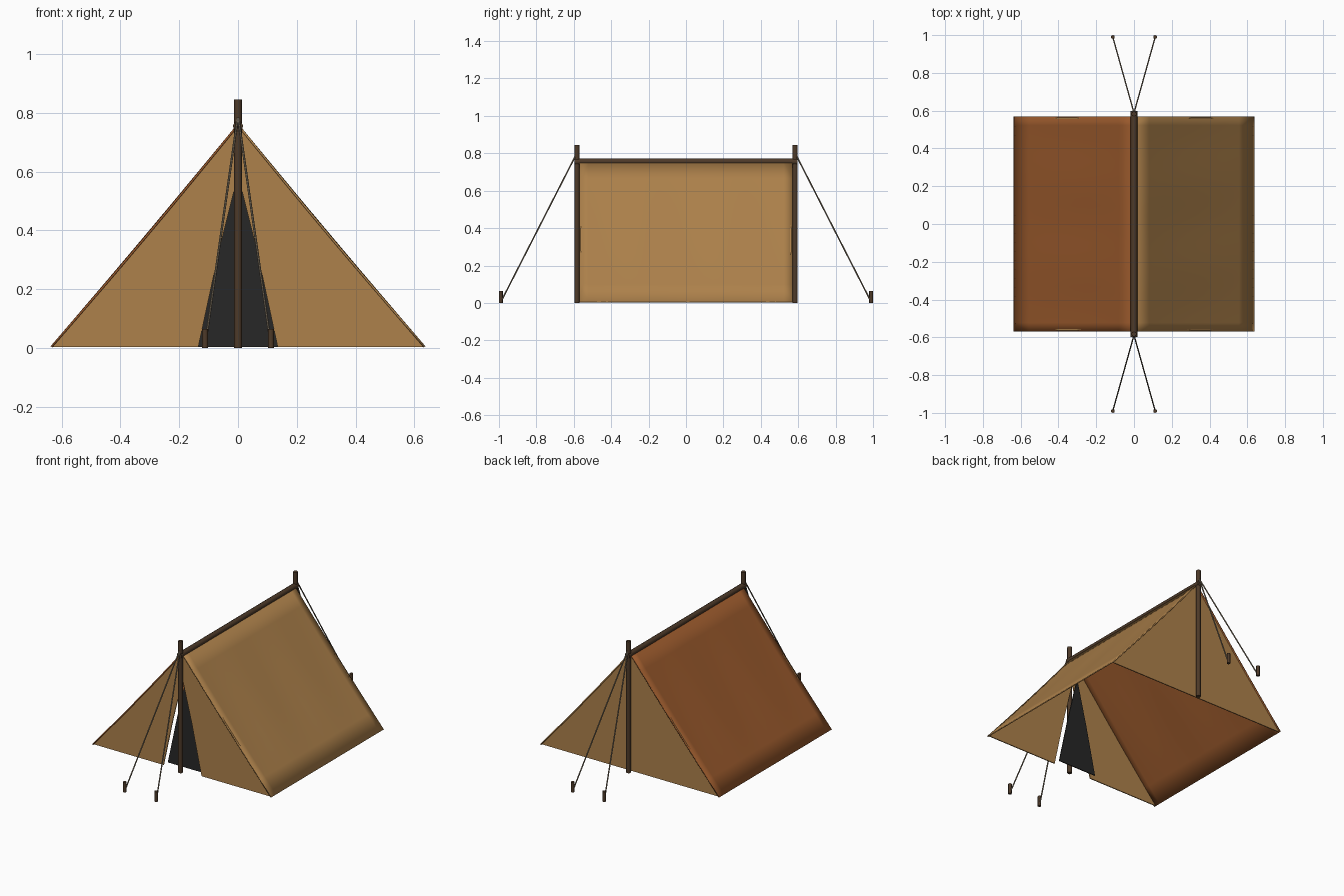
import bpy, bmesh, math
from mathutils import Vector

if "Cube" in bpy.data.objects:
    bpy.data.objects.remove(bpy.data.objects["Cube"])


def material(name, rgb):
    m = bpy.data.materials.new(name)
    m.diffuse_color = (*rgb, 1)
    m.use_nodes = True
    m.node_tree.nodes["Principled BSDF"].inputs["Base Color"].default_value = m.diffuse_color
    return m


WOOD = material("wood", (0.075, 0.042, 0.022))
TAN = material("tan canvas", (0.42, 0.22, 0.07))
RUST = material("rust canvas", (0.32, 0.10, 0.025))
DARK = material("dark lining", (0.02, 0.02, 0.02))
ROPE = material("rope", (0.20, 0.16, 0.11))

W, H, L = 0.635, 0.755, 0.57  # half width, ridge height, half length


def finish(name, bm, mat, thickness=0):
    bmesh.ops.recalc_face_normals(bm, faces=bm.faces)
    me = bpy.data.meshes.new(name)
    bm.to_mesh(me)
    bm.free()
    me.materials.append(mat)
    ob = bpy.data.objects.new(name, me)
    bpy.context.collection.objects.link(ob)
    if thickness:
        s = ob.modifiers.new("thickness", 'SOLIDIFY')
        s.thickness, s.offset = thickness, 0
    return ob


def rod(name, a, b, r, mat, sides=8):
    a, b = Vector(a), Vector(b)
    bm = bmesh.new()
    bmesh.ops.create_cone(bm, cap_ends=True, segments=sides, radius1=r,
                          radius2=r, depth=(b - a).length)
    bm.transform((b - a).to_track_quat('Z', 'Y').to_matrix().to_4x4())
    bmesh.ops.translate(bm, verts=bm.verts, vec=(a + b) / 2)
    ob = finish(name, bm, mat)
    for p in ob.data.polygons:
        p.use_smooth = len(p.vertices) == 4
    ob.data.set_sharp_from_angle(angle=math.radians(50))


def panel(name, pts, y, mat):
    bm = bmesh.new()
    bm.faces.new([bm.verts.new((x, y, z)) for x, z in pts])
    finish(name, bm, mat, 0.006)


def roof(name, side, mat):
    # canvas slope with a slight sag and soft ripples along its length
    nu, nv = 8, 24
    n = Vector((side * H, 0, W)).normalized()
    bm = bmesh.new()
    rows = []
    for i in range(nu + 1):
        u = i / nu
        row = []
        for j in range(nv + 1):
            y = L * (2 * j / nv - 1)
            off = -math.sin(math.pi * u) * (0.005 + 0.002 * math.cos(y * 14))
            row.append(bm.verts.new(Vector((side * W * u, y, H * (1 - u) + 0.004)) + n * off))
        rows.append(row)
    for i in range(nu):
        for j in range(nv):
            bm.faces.new((rows[i][j], rows[i + 1][j], rows[i + 1][j + 1], rows[i][j + 1]))
    ob = finish(name, bm, mat, 0.007)
    for p in ob.data.polygons:
        p.use_smooth = True
    ob.data.set_sharp_from_angle(angle=math.radians(30))


# canvas slopes
roof("roof_left", -1, RUST)
roof("roof_right", 1, TAN)

# end walls: split front flaps, dark door lining, closed back
for side, label in ((-1, "left"), (1, "right")):
    panel("front_flap_" + label, [(side * x, z) for x, z in
          ((W, 0.004), (0.135, 0.004), (0.067, 0.32), (0, 0.59), (0, H))], -0.56, TAN)
panel("door_lining", [(-0.135, 0.004), (0.135, 0.004), (0.067, 0.32), (0, 0.6), (-0.067, 0.32)],
      -0.517, DARK)
panel("back_wall", [(-W, 0.004), (W, 0.004), (0, H)], 0.56, TAN)

# timber frame, guy ropes and pegs
rod("ridge_pole", (0, -0.597, H), (0, 0.597, H), 0.0175, WOOD)
for s, end in ((-1, "front"), (1, "back")):
    rod(end + "_pole", (0, s * 0.583, 0), (0, s * 0.583, 0.845), 0.014, WOOD)
    for t, label in ((-1, "left"), (1, "right")):
        rod(f"{end}_{label}_rope", (0, s * 0.588, 0.792), (t * 0.111, s * 0.985, 0.015),
            0.004, ROPE, 6)
        rod(f"{end}_{label}_peg", (t * 0.112, s * 0.99, 0), (t * 0.112, s * 0.99, 0.065),
            0.0105, WOOD)
